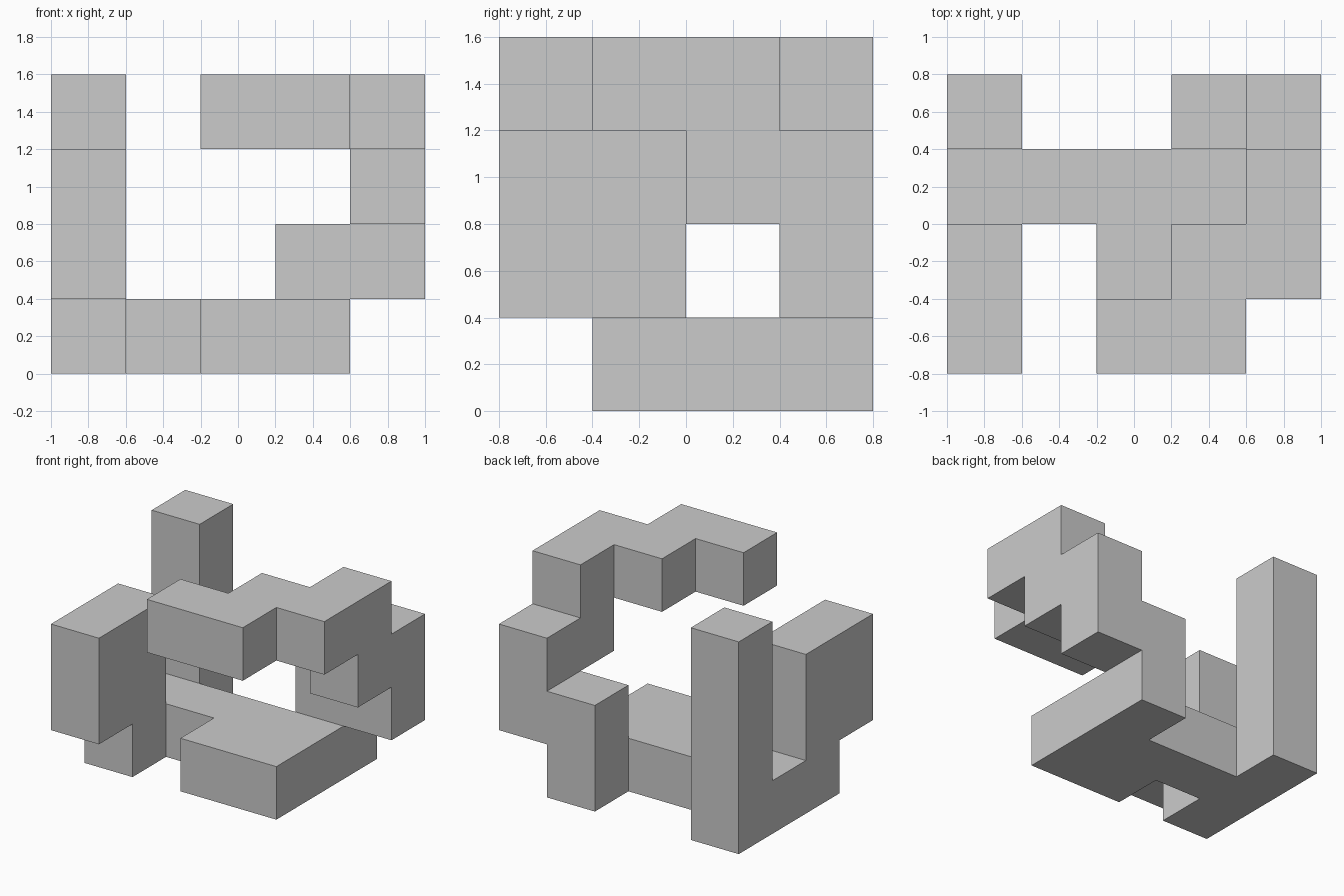
import bpy, bmesh
from mathutils import Vector

if "Cube" in bpy.data.objects:
    bpy.data.objects.remove(bpy.data.objects["Cube"])

CELL = 0.4                        # one block of the 5 x 4 x 4 layout
ORIGIN = Vector((-1.0, -0.8, 0.0))

# Straight runs of blocks: (first cell, last cell), inclusive
RUNS = [
    ((0, 2, 0), (3, 2, 0)),       # base cross bar
    ((2, 1, 0), (3, 1, 0)),       # base front step
    ((0, 1, 0), (0, 1, 2)),       # left wall, standing part
    ((0, 0, 1), (0, 0, 2)),       # left wall, front overhang
    ((0, 3, 0), (0, 3, 3)),       # tall back left pillar
    ((3, 3, 0), (3, 3, 1)),       # back right post
    ((4, 3, 1), (4, 3, 2)),       # stair going up the right side
    ((4, 2, 2), (4, 2, 3)),
    ((3, 1, 3), (4, 1, 3)),       # zigzag top arm
    ((2, 0, 3), (3, 0, 3)),
]


def fill(runs):
    """All cells covered by the runs."""
    return {(x, y, z)
            for a, b in runs
            for x in range(a[0], b[0] + 1)
            for y in range(a[1], b[1] + 1)
            for z in range(a[2], b[2] + 1)}


def skin(name, cells):
    """One outer skin around the cells, coplanar squares merged."""
    bm = bmesh.new()
    for c in sorted(cells):
        centre = Vector(c) + Vector((0.5, 0.5, 0.5))
        for axis in range(3):
            for sign in (-1, 1):
                n = Vector((0, 0, 0))
                n[axis] = sign
                if tuple(int(v) for v in Vector(c) + n) in cells:
                    continue
                u = Vector((0, 0, 0))
                u[(axis + 1) % 3] = 0.5
                v = n.cross(u)
                mid = centre + n * 0.5
                corners = (mid - u - v, mid + u - v, mid + u + v, mid - u + v)
                bm.faces.new([bm.verts.new(ORIGIN + p * CELL) for p in corners])
    bmesh.ops.remove_doubles(bm, verts=bm.verts[:], dist=0.001)
    bmesh.ops.dissolve_limit(bm, angle_limit=0.01, verts=bm.verts[:], edges=bm.edges[:])
    mesh = bpy.data.meshes.new(name)
    bm.to_mesh(mesh)
    bm.free()
    obj = bpy.data.objects.new(name, mesh)
    bpy.context.collection.objects.link(obj)
    return obj


skin("block_loop", fill(RUNS))
